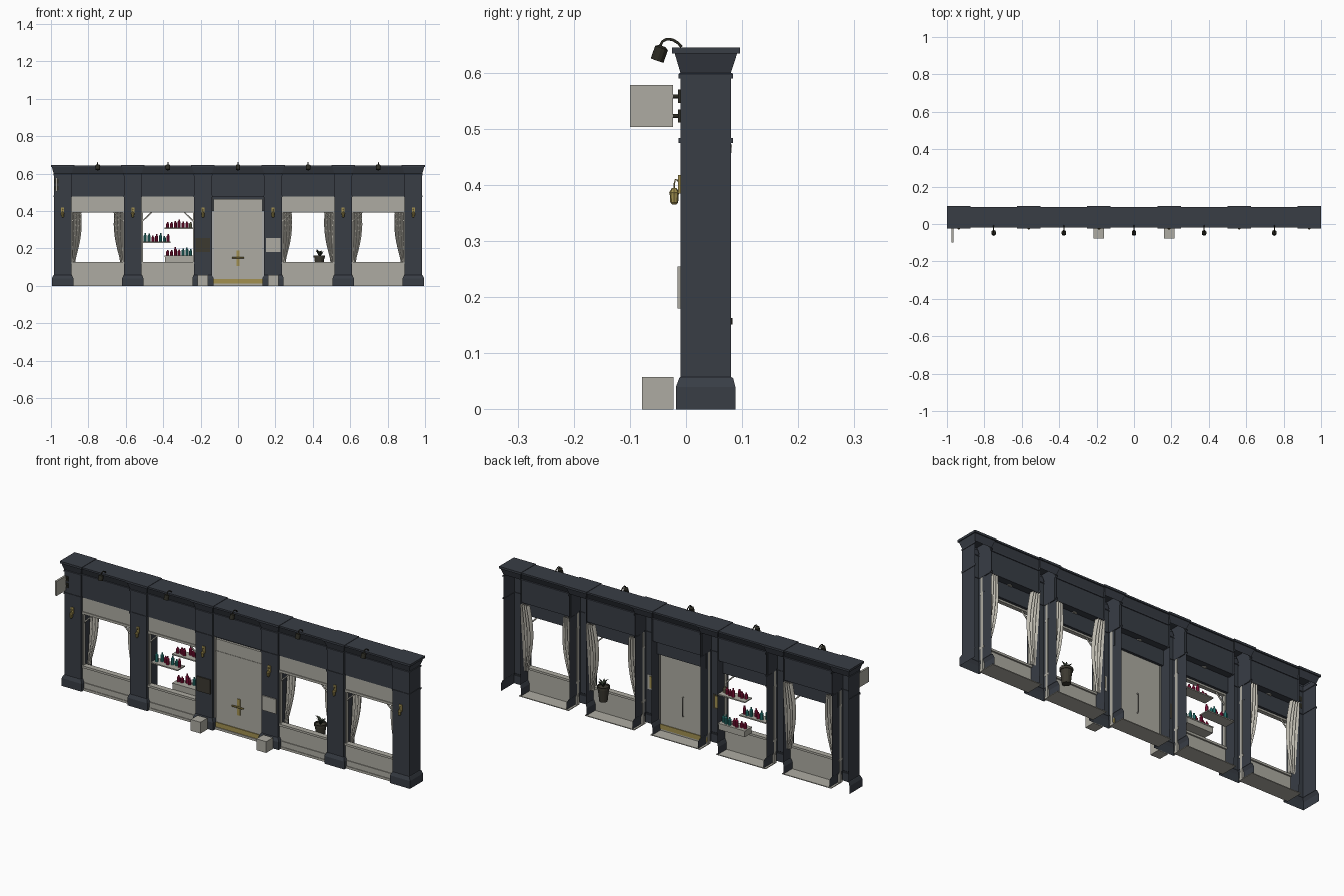
import bpy, bmesh, math, random
from mathutils import Vector

if "Cube" in bpy.data.objects:
    bpy.data.objects.remove(bpy.data.objects["Cube"])
random.seed(4)

def mat(name, c):
    m = bpy.data.materials.new(name)
    m.diffuse_color = (*c, 1)
    m.use_nodes = True
    m.node_tree.nodes["Principled BSDF"].inputs["Base Color"].default_value = m.diffuse_color
    return m

SLATE = mat("slate_paint", (.040, .047, .060))
CREAM = mat("warm_grey", (.42, .41, .36))
CLOTH = mat("curtain_cloth", (.50, .48, .42))
GOLD = mat("brass", (.36, .28, .08))
BLACK = mat("dark_metal", (.024, .023, .016))
BROWN = mat("dark_plaque", (.045, .041, .030))
RED = mat("crimson", (.36, .008, .06))
TEAL = mat("teal", (.03, .28, .26))
OLIVE = mat("pale_olive", (.32, .31, .18))
LEAF = mat("leaf_dark", (.03, .04, .025))

def finish(bm, name, m, smooth=False):
    bmesh.ops.recalc_face_normals(bm, faces=bm.faces[:])
    me = bpy.data.meshes.new(name)
    bm.to_mesh(me)
    bm.free()
    me.materials.append(m)
    o = bpy.data.objects.new(name, me)
    bpy.context.collection.objects.link(o)
    if smooth:
        for p in me.polygons:
            p.use_smooth = True
    return o

def box(name, x0, x1, y0, y1, z0, z1, m):
    bm = bmesh.new()
    bmesh.ops.create_cube(bm, size=1)
    for v in bm.verts:
        v.co = ((x0 + x1) / 2 + v.co.x * (x1 - x0), (y0 + y1) / 2 + v.co.y * (y1 - y0),
                (z0 + z1) / 2 + v.co.z * (z1 - z0))
    return finish(bm, name, m)

def loft(name, x, sections, m, open_back_below=None):
    """Stack of rectangles (z, half width, y front, y back)."""
    bm = bmesh.new()
    rings = [[bm.verts.new(p) for p in ((x - w, a, z), (x + w, a, z), (x + w, b, z), (x - w, b, z))]
             for z, w, a, b in sections]
    for r, q in zip(rings, rings[1:]):
        for i in range(4):
            if i == 2 and open_back_below and r[0].co.z < open_back_below:
                continue
            bm.faces.new((r[i], r[(i + 1) % 4], q[(i + 1) % 4], q[i]))
    bm.faces.new(rings[-1])
    if not open_back_below:
        bm.faces.new(rings[0])
    return finish(bm, name, m)

def lathe(name, base, prof, m, axis=(0, 0, 1), n=12, smooth=False):
    """Profile of (radius, height) turned around an axis through base."""
    bm = bmesh.new()
    q = Vector((0, 0, 1)).rotation_difference(Vector(axis))
    rings = [[bm.verts.new(Vector(base) + q @ Vector((r * math.cos(t), r * math.sin(t), h)))
              for t in (2 * math.pi * i / n for i in range(n))] for r, h in prof]
    for a, b in zip(rings, rings[1:]):
        for i in range(n):
            bm.faces.new((a[i], a[(i + 1) % n], b[(i + 1) % n], b[i]))
    bm.faces.new(rings[0])
    bm.faces.new(rings[-1])
    return finish(bm, name, m, smooth)

def tube(name, pts, r, m):
    cu = bpy.data.curves.new(name, 'CURVE')
    cu.dimensions = '3D'
    cu.bevel_depth = r
    cu.bevel_resolution = 1
    cu.use_fill_caps = True
    s = cu.splines.new('POLY')
    s.points.add(len(pts) - 1)
    for p, c in zip(s.points, pts):
        p.co = (*c, 1)
    cu.materials.append(m)
    o = bpy.data.objects.new(name, cu)
    bpy.context.collection.objects.link(o)
    return o

# Pilasters, hollow at the back
PIL = [(0, .057, -.018, .088), (.040, .057, -.018, .088), (.056, .050, -.012, .084),
       (.058, .0475, -.010, .080), (.475, .0475, -.010, .080), (.475, .050, -.013, .084),
       (.484, .050, -.013, .084), (.484, .0475, -.010, .080), (.590, .0475, -.010, .080),
       (.590, .050, -.013, .084), (.598, .050, -.013, .084), (.600, .0475, -.010, .080),
       (.634, .058, -.020, .091), (.634, .0625, -.025, .096), (.645, .0625, -.025, .096)]
for x in (-.9375, -.5625, -.1875, .1875, .5625, .9375):
    loft("pilaster", x, PIL, SLATE, open_back_below=.6)
    # Brass wall lantern
    box("lantern_plate", x - .008, x + .008, -.014, -.009, .385, .418, GOLD)
    tube("lantern_hook", [(x, -.012, .398), (x, -.014, .408), (x, -.019, .410), (x, -.021, .402), (x, -.021, .394)], .0015, GOLD)
    lathe("lantern", (x, -.021, .365), [(.003, 0), (.007, .004), (.008, .018), (.009, .022), (.004, .030)], GOLD, n=8)

# Fascia beams and cornice in each bay
FAS = [(.478, .142, .0, .070), (.590, .142, .0, .070), (.590, .142, -.004, .074), (.598, .142, -.004, .074),
       (.600, .142, -.002, .070), (.634, .142, -.015, .086), (.634, .142, -.020, .092), (.643, .142, -.020, .092)]

def curtain(cx, s):
    """Pleated drape hanging beside one jamb; s is the side."""
    bm = bmesh.new()
    rows, cols = 12, 14
    g = []
    for j in range(rows + 1):
        t = j / rows
        z = .472 - .355 * t
        w = .040 + .018 * math.sin(math.pi * min(1, t * 1.1)) - .020 * t ** 2
        mid = .070 - .025 * t
        g.append([bm.verts.new((cx + s * (.140 - w * i / cols), mid + .012 * (1 - .6 * t) * math.cos(i * 1.6), z))
                  for i in range(cols + 1)])
    for j in range(rows):
        for i in range(cols):
            bm.faces.new((g[j][i], g[j][i + 1], g[j + 1][i + 1], g[j + 1][i]))
    finish(bm, "curtain", CLOTH, True)

for cx in (-.75, -.375, 0, .375, .75):
    l, r = cx - .141, cx + .141
    loft("fascia", cx, FAS, SLATE)
    box("inner_lintel", l, r, .022, .035, .400, .479, SLATE)
    box("floor_strip", l, r, .0, .088, 0, .004, CREAM)
    lathe("downlight", (cx, .035, .475), [(.012, 0), (.012, .004)], CREAM)
    # Gooseneck sign lamp
    tube("lamp_arm", [(cx, -.008, .646), (cx, -.014, .653), (cx, -.024, .659), (cx, -.034, .660),
                      (cx, -.042, .656), (cx, -.046, .648), (cx, -.047, .640)], .0028, BLACK)
    lathe("lamp_head", (cx, -.043, .646), [(.006, -.002), (.012, .002), (.012, .026)], BLACK, axis=(0, -.35, -1))
    if cx == 0:
        continue
    # Shop window: stall riser, sill, jambs and transom
    box("stall_riser", l, r, .004, .018, 0, .122, CREAM)
    box("riser_plinth", l, r, -.003, .006, 0, .012, CREAM)
    box("riser_skirting", l, r, 0, .006, .012, .040, CREAM)
    box("window_sill", l, r, -.003, .026, .116, .127, CREAM)
    box("transom", l, r, .004, .018, .400, .478, CREAM)
    box("transom_rail", l, r, 0, .020, .392, .404, CREAM)
    for s in (-1, 1):
        a, b = sorted((cx + s * .141, cx + s * .134))
        box("window_jamb", a, b, .004, .020, .122, .400, CREAM)
        tube("corner_brace", [(cx + s * .137, .014, .345), (cx + s * .085, .014, .396)], .004, CREAM)
        if cx != -.375:
            curtain(cx, s)

# Entrance door with kick plate and brass handle
box("door_leaf", -.132, .132, .008, .020, .036, .465, CREAM)
box("door_top_rail", -.132, .132, .006, .010, .398, .404, CREAM)
box("door_step", -.141, .141, 0, .022, 0, .012, CREAM)
box("kick_plate", -.132, .132, .004, .024, .012, .036, GOLD)
box("handle_plate", -.008, .008, .003, .008, .105, .188, GOLD)
tube("door_lever", [(-.033, -.004, .150), (.033, -.004, .150)], .004, GOLD)
tube("lever_spindle", [(0, -.004, .150), (0, .008, .150)], .004, GOLD)
tube("inner_pull", [(0, .022, .11), (0, .030, .115), (0, .030, .205), (0, .022, .21)], .003, CREAM)
for s in (-1, 1):
    box("door_jamb", min(s * .141, s * .137), max(s * .141, s * .137), .004, .020, 0, .478, CREAM)

# Planter blocks, wall plaques and their back plates
for s, m in ((-1, BROWN), (1, CREAM)):
    x = s * .1875
    box("planter_block", x - .028, x + .028, -.078, -.022, 0, .058, CREAM)
    box("plaque", x - .039, x + .039, -.0155, -.009, .180, .255, m)
    box("plaque_fixing", x - .025, x + .025, -.009, -.004, .190, .250, GOLD)

# Hanging sign with two brackets
box("hanging_sign", -.975, -.965, -.100, -.023, .503, .578, CREAM)
for z in (.523, .558):
    tube("sign_arm", [(-.970, -.028, z), (-.970, -.010, z)], .004, BLACK)
    box("sign_wall_plate", -.980, -.960, -.014, -.009, z - .012, z + .012, BLACK)

# Display shelves with bottles
def bottle(x, y, z, h, m):
    lathe("bottle", (x, y, z), [(.008, 0), (.008, h * .72), (.004, h * .80), (.004, h)], m, n=10)

for x0, x1, z, cols in ((-.392, -.238, .305, (RED, RED, RED, OLIVE)),
                        (-.512, -.360, .230, (TEAL, RED, TEAL, RED)),
                        (-.392, -.238, .155, (RED, RED, TEAL, TEAL))):
    box("shelf", x0, x1, .022, .080, z, z + .006, CREAM)
    for i in range(7):
        m = cols[i * len(cols) // 7]
        bottle(x0 + .016 + i * .0205, random.uniform(.040, .066), z + .006, random.uniform(.028, .048), m)
box("display_crate", -.390, -.240, .024, .078, .128, .155, CREAM)

# Potted plant
PX, PY = .435, .052
lathe("plant_pot", (PX, PY, .085), [(.020, 0), (.027, .066), (.031, .066), (.031, .078), (.026, .078), (.026, .072)], BROWN, n=16, smooth=False)
bm = bmesh.new()
for i in range(11):
    a = i * 2.4
    h = random.uniform(.022, .050)
    d = Vector((math.cos(a), math.sin(a), 0))
    side = Vector((-d.y, d.x, 0)) * .006
    b = Vector((PX, PY, .155))
    mid, tip = b + d * .012 + Vector((0, 0, h * .75)), b + d * .026 + Vector((0, 0, h))
    v = [bm.verts.new(p) for p in (b, mid + side, tip, mid - side)]
    bm.faces.new(v)
finish(bm, "plant_leaves", LEAF)
